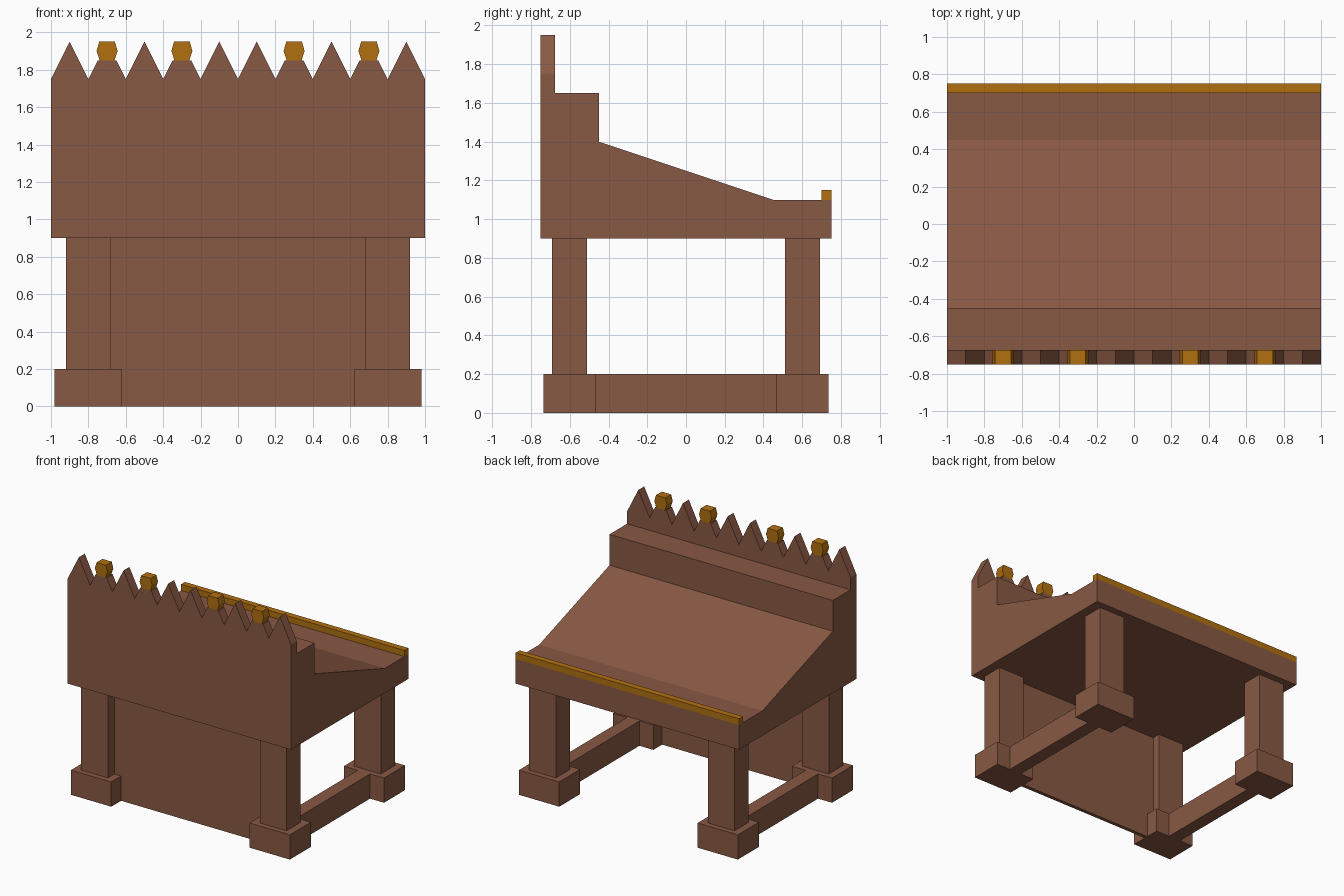
import bpy
import bmesh
from mathutils import Vector

cube = bpy.data.objects.get("Cube")
if cube:
    bpy.data.objects.remove(cube, do_unlink=True)


def material(name, colour):
    mat = bpy.data.materials.new(name)
    mat.use_nodes = True
    mat.diffuse_color = colour
    mat.node_tree.nodes["Principled BSDF"].inputs["Base Color"].default_value = colour
    return mat


WOOD = material("brown wood", (0.25, 0.10, 0.057, 1))
GOLD = material("gold trim", (0.44, 0.16, 0.005, 1))


def prism(name, points, vector, mat):
    """Extrude a closed outline along a vector."""
    bm = bmesh.new()
    face = bm.faces.new([bm.verts.new(p) for p in points])
    new = bmesh.ops.extrude_face_region(bm, geom=[face], use_keep_orig=True)["geom"]
    bmesh.ops.translate(bm, vec=Vector(vector),
                        verts=[v for v in new if isinstance(v, bmesh.types.BMVert)])
    bmesh.ops.recalc_face_normals(bm, faces=bm.faces[:])
    mesh = bpy.data.meshes.new(name)
    bm.to_mesh(mesh)
    bm.free()
    mesh.materials.append(mat)
    obj = bpy.data.objects.new(name, mesh)
    bpy.context.collection.objects.link(obj)
    return obj


def box(name, x, y, z, mat):
    outline = [(x[0], y[0], z[0]), (x[1], y[0], z[0]),
               (x[1], y[1], z[0]), (x[0], y[1], z[0])]
    return prism(name, outline, (0, 0, z[1] - z[0]), mat)


FRONT, CREST_BACK = -0.75, -0.675
CREST_DEPTH = (0, CREST_BACK - FRONT, 0)

# Sloping desk body with stepped shelf
side = [(FRONT, 0.9), (0.75, 0.9), (0.75, 1.1), (0.45, 1.1),
        (-0.45, 1.4), (-0.45, 1.65), (FRONT, 1.65)]
prism("desk_body", [(-1, y, z) for y, z in side], (2, 0, 0), WOOD)

# Zigzag crest, with blunt teeth under the knobs
KNOB_TEETH = (1, 3, 6, 8)
crest = [(1, 1.65), (-1, 1.65), (-1, 1.75)]
for i in range(10):
    c = -0.9 + 0.2 * i
    if i in KNOB_TEETH:
        crest += [(c - 0.05, 1.85), (c + 0.05, 1.85)]
    else:
        crest.append((c, 1.95))
    crest.append((c + 0.1, 1.75))
prism("crest", [(x, FRONT, z) for x, z in crest], CREST_DEPTH, WOOD)

# Six-sided gold knobs
knob = [(-0.04, 1.85), (0.04, 1.85), (0.056, 1.9),
        (0.042, 1.95), (-0.042, 1.95), (-0.056, 1.9)]
for i in KNOB_TEETH:
    c = -0.9 + 0.2 * i
    prism("crest_knob", [(c + x, FRONT, z) for x, z in knob], CREST_DEPTH, GOLD)

# Gold rail along the back edge
box("back_rail", (-1, 1), (0.7, 0.75), (1.1, 1.15), GOLD)


def centred(c, half):
    return (c - half, c + half)


# Legs, feet and side stretchers
for sx, side_name in ((1, "left"), (-1, "right")):
    for sy, end_name in ((-1, "front"), (1, "back")):
        x, y = 0.8 * sx, 0.602 * sy
        box(f"{end_name}_{side_name}_leg", centred(x, 0.12), centred(y, 0.09), (0.2, 0.9), WOOD)
        box(f"{end_name}_{side_name}_foot", centred(x, 0.18), centred(y, 0.134), (0, 0.2), WOOD)
    box(f"{side_name}_stretcher", centred(0.8 * sx, 0.055), centred(0, 0.468), (0, 0.2), WOOD)

# Thin panel between the front legs
box("front_panel", (-0.68, 0.68), (-0.61, -0.58), (0, 0.9), WOOD)
